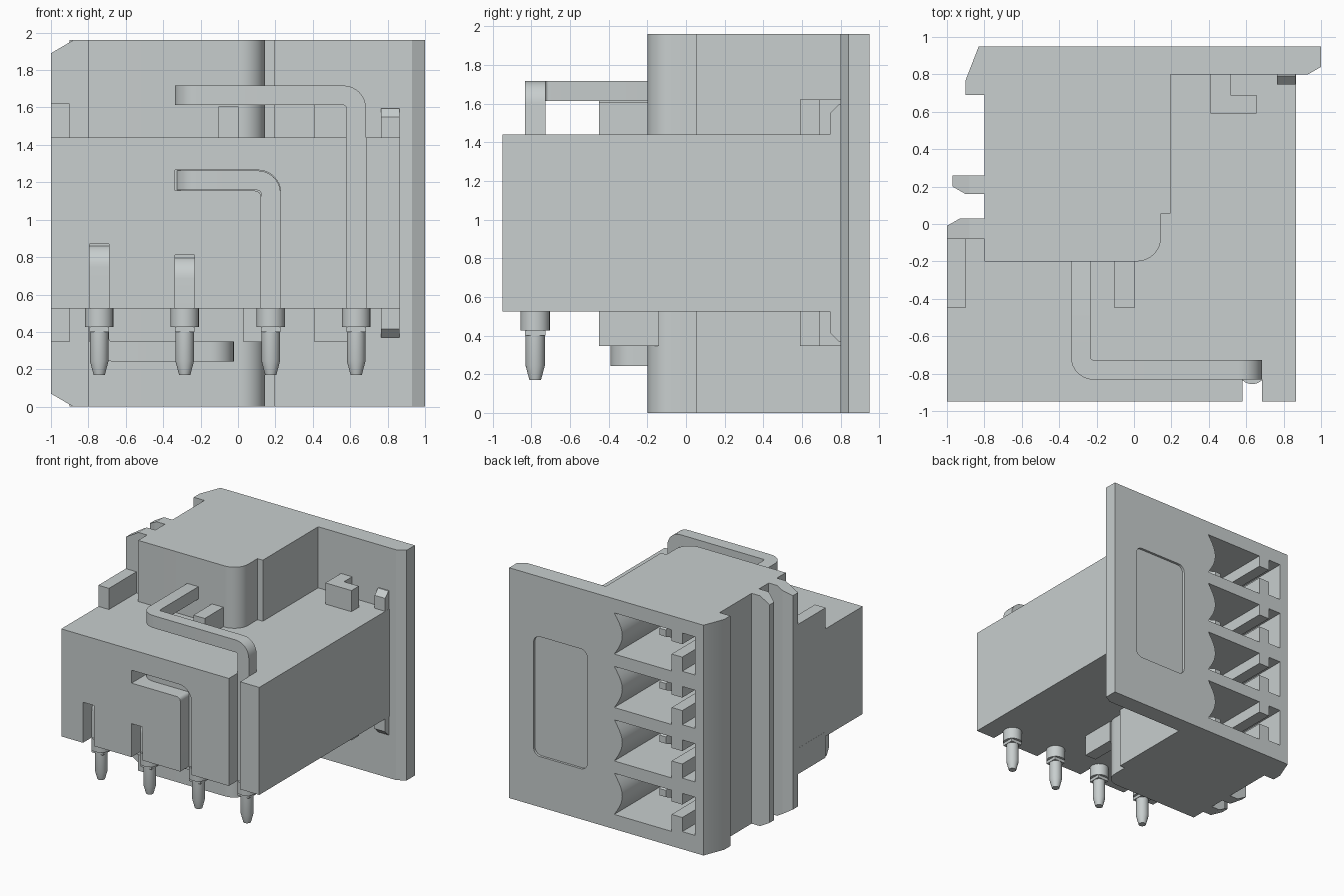
import bpy, bmesh, math
from mathutils import Vector

old = bpy.data.objects.get("Cube")
if old:
    bpy.data.objects.remove(old, do_unlink=True)

grey = bpy.data.materials.new("light grey")
grey.use_nodes = True
grey.diffuse_color = (0.58, 0.62, 0.62, 1)
grey.node_tree.nodes["Principled BSDF"].inputs["Base Color"].default_value = (0.58, 0.62, 0.62, 1)


def finish(bm, name):
    bmesh.ops.recalc_face_normals(bm, faces=bm.faces[:])
    me = bpy.data.meshes.new(name)
    bm.to_mesh(me)
    bm.free()
    ob = bpy.data.objects.new(name, me)
    bpy.context.collection.objects.link(ob)
    me.materials.append(grey)
    return ob


def prism(name, pts, lo, hi, axis="z"):
    """Extrude a 2D outline along z (xy points), y (xz points) or x (yz points)."""
    place = {"z": lambda a, b, h: (a, b, h), "y": lambda a, b, h: (a, h, b),
             "x": lambda a, b, h: (h, a, b)}[axis]
    bm = bmesh.new()
    low = [bm.verts.new(place(a, b, lo)) for a, b in pts]
    top = [bm.verts.new(place(a, b, hi)) for a, b in pts]
    bm.faces.new(low)
    bm.faces.new(top)
    n = len(pts)
    for i in range(n):
        bm.faces.new((low[i], low[(i + 1) % n], top[(i + 1) % n], top[i]))
    return finish(bm, name)


def box(name, x0, x1, y0, y1, z0, z1):
    return prism(name, [(x0, y0), (x1, y0), (x1, y1), (x0, y1)], z0, z1)


def arc(cx, cy, r, a0, a1, n=8):
    return [(cx + r * math.cos(math.radians(a0 + (a1 - a0) * i / n)),
             cy + r * math.sin(math.radians(a0 + (a1 - a0) * i / n))) for i in range(n + 1)]


def sweep(name, corners, w=0.105, r=0.07, taper=False):
    """Square wire along axis-aligned corners with rounded bends."""
    c = [Vector(p) for p in corners]
    path = [(c[0], (c[1] - c[0]).normalized())]
    for a, b, d in zip(c, c[1:], c[2:]):
        t0, t1 = (b - a).normalized(), (d - b).normalized()
        centre = b - t0 * r + t1 * r
        for i in range(9):
            q = math.pi / 2 * i / 8
            path.append((centre - t1 * r * math.cos(q) + t0 * r * math.sin(q),
                         t0 * math.cos(q) + t1 * math.sin(q)))
    end = (c[-1] - c[-2]).normalized()
    if taper:
        path.append((c[-1] - end * 0.06, end))
    path.append((c[-1], end))
    bm = bmesh.new()
    t = path[0][1]
    u = Vector((0, 0, 1)) if abs(t.z) < 0.5 else Vector((1, 0, 0))
    rings = []
    for k, (p, tan) in enumerate(path):
        u = t.rotation_difference(tan) @ u
        t = tan
        v = t.cross(u)
        h = w / 2 * (0.55 if taper and k == len(path) - 1 else 1)
        rings.append([bm.verts.new(p + u * a * h + v * b * h)
                      for a, b in ((1, 1), (-1, 1), (-1, -1), (1, -1))])
    for ra, rb in zip(rings, rings[1:]):
        for i in range(4):
            bm.faces.new((ra[i], ra[(i + 1) % 4], rb[(i + 1) % 4], rb[i]))
    bm.faces.new(rings[0])
    bm.faces.new(rings[-1])
    return finish(bm, name)


def boolean(ob, other, op="DIFFERENCE"):
    m = ob.modifiers.new("bool", "BOOLEAN")
    m.operation, m.object, m.solver = op, other, "EXACT"
    bpy.context.view_layer.objects.active = ob
    bpy.ops.object.modifier_apply(modifier=m.name)
    bpy.data.objects.remove(other, do_unlink=True)


# Full-height shell: flange, side ribs and rounded front corner in one plan outline
H = 1.96
outline = [(-0.83, 0.95), (1, 0.95), (1, 0.84), (0.93, 0.8), (0.195, 0.8), (0.195, 0.055),
           (0.145, 0.055)] + arc(0.015, -0.07, 0.13, 0, -90) + [
           (-0.8, -0.2), (-0.8, -0.08), (-1, -0.08), (-1, -0.01), (-0.93, 0.03), (-0.8, 0.03),
           (-0.8, 0.16), (-0.9, 0.16), (-0.97, 0.2), (-0.97, 0.26), (-0.8, 0.26),
           (-0.8, 0.69), (-0.9, 0.69), (-0.9, 0.77)]
housing = prism("housing", outline, 0, H)

# Sloped rib ends at top and bottom
for s in (1, -1):
    z = lambda d: H / 2 + s * (H / 2 - d)
    boolean(housing, prism("cut", [(-1.12, z(0.14)), (-0.88, z(0)), (-1.12, z(-0.1))],
                           -0.3, 0.5, "y"))

# Wide main block
block = prism("block", [(-0.999, -0.95), (0.865, -0.95), (0.865, 0.85), (-0.79, 0.85),
                        (-0.79, -0.07), (-0.999, -0.07)], 0.525, 1.44)
boolean(housing, block, "UNION")

# Contact cavities opening at the back
levels = [0.3, 0.755, 1.21, 1.665]
for zc in levels:
    bulge = [(0.01 - 0.075 * math.sin(math.pi * i / 10), zc - 0.175 + 0.035 * i) for i in range(11)]
    shape = bulge + [(-0.53, zc + 0.175), (-0.53, zc + 0.08), (-0.63, zc + 0.08),
                     (-0.63, zc + 0.175), (-0.75, zc + 0.175), (-0.75, zc - 0.15),
                     (-0.63, zc - 0.15), (-0.63, zc - 0.03), (-0.53, zc - 0.03), (-0.53, zc - 0.175)]
    boolean(housing, prism("cut", shape, -0.1, 1.0, "y"))

# Shallow rounded label recess on the back
r = 0.06
recess = (arc(0.77 - r, 1.45 - r, r, 0, 90) + arc(0.265 + r, 1.45 - r, r, 90, 180)
          + arc(0.265 + r, 0.43 + r, r, 180, 270) + arc(0.77 - r, 0.43 + r, r, 270, 360))
boolean(housing, prism("cut", recess, 0.93, 1.0, "y"))

# Pin grooves in the front face
for x, top in ((0.632, 1.5), (-0.285, 0.81), (-0.742, 0.87)):
    boolean(housing, box("cut", x - 0.053, x + 0.053, -1, -0.76, 0.5, top))
bend = [(0.122, 0.5), (0.228, 0.5)] + arc(0.108, 1.145, 0.12, 0, 90) + [
    (-0.337, 1.265), (-0.337, 1.155)] + arc(0.09, 1.123, 0.032, 90, 0, 4)
boolean(housing, prism("cut", bend, -1, -0.76, "y"))

# Small keys, steps and clips above and below the block
parts = [housing]
for s, tag in ((1, "upper"), (-1, "lower")):
    zz = lambda v: 0.9825 + s * (v - 0.9825)
    span = sorted((zz(1.4), zz(1.62)))
    parts.append(box(tag + "_side_key", -1, -0.9, -0.45, -0.07, *span))
    x0 = -0.105 if s > 0 else 0.03
    parts.append(box(tag + "_front_key", x0, x0 + 0.107, -0.45, -0.1 if s > 0 else -0.14,
                     *sorted((zz(1.4), zz(1.605 if s > 0 else 1.62)))))
    parts.append(prism(tag + "_hook", [(0.41, 0.59), (0.655, 0.59), (0.655, 0.69),
                                       (0.515, 0.69), (0.515, 0.82), (0.41, 0.82)], *span))
    parts.append(prism(tag + "_clip", [(0.745, zz(1.4)), (0.745, zz(1.55)), (0.79, zz(1.595)),
                                       (0.82, zz(1.595)), (0.82, zz(1.4))], 0.765, 0.864, "x"))

# Bent square wires
Y, XC, TIP = -0.78, -0.285, 0.72
wires = {
    "top_wire": [(0.632, Y, 0.4), (0.632, Y, 1.665), (XC, Y, 1.665), (XC, TIP, 1.665)],
    "second_wire": [(0.175, Y, 0.4), (0.175, Y, 1.21), (XC, Y, 1.21), (XC, TIP, 1.21)],
    "third_wire": [(XC, Y, 0.4), (XC, Y, 0.755), (XC, TIP, 0.755)],
    "bottom_contact": [(XC, -0.12, 0.3), (XC, TIP, 0.3)],
}
for name, pts in wires.items():
    parts.append(sweep(name, pts, taper=True))
parts.append(sweep("bottom_wire", [(-0.742, Y, 0.4), (-0.742, Y, 0.817), (-0.742, -0.338, 0.817),
                                   (-0.742, -0.338, 0.295), (-0.075, -0.338, 0.295),
                                   (-0.075, -0.12, 0.295)]))


# Round solder pins with collars
def lathe(name, x, y, rings, n=24):
    bm = bmesh.new()
    loops = [[bm.verts.new((x + q * math.cos(2 * math.pi * i / n),
                            y + q * math.sin(2 * math.pi * i / n), z)) for i in range(n)]
             for q, z in rings]
    for a, b in zip(loops, loops[1:]):
        for i in range(n):
            bm.faces.new((a[i], a[(i + 1) % n], b[(i + 1) % n], b[i]))
    bm.faces.new(loops[0])
    bm.faces.new(loops[-1])
    return finish(bm, name)


for i, x in enumerate((-0.742, -0.285, 0.175, 0.632)):
    parts.append(lathe(f"solder_pin_{i + 1}", x, Y, [
        (0.03, 0.17), (0.05, 0.245), (0.05, 0.425), (0.076, 0.425), (0.076, 0.526)]))

# Smooth the rounded surfaces, keep edges sharp
bpy.ops.object.select_all(action="DESELECT")
for ob in parts:
    ob.select_set(True)
bpy.context.view_layer.objects.active = housing
bpy.ops.object.shade_smooth_by_angle(angle=math.radians(28))
